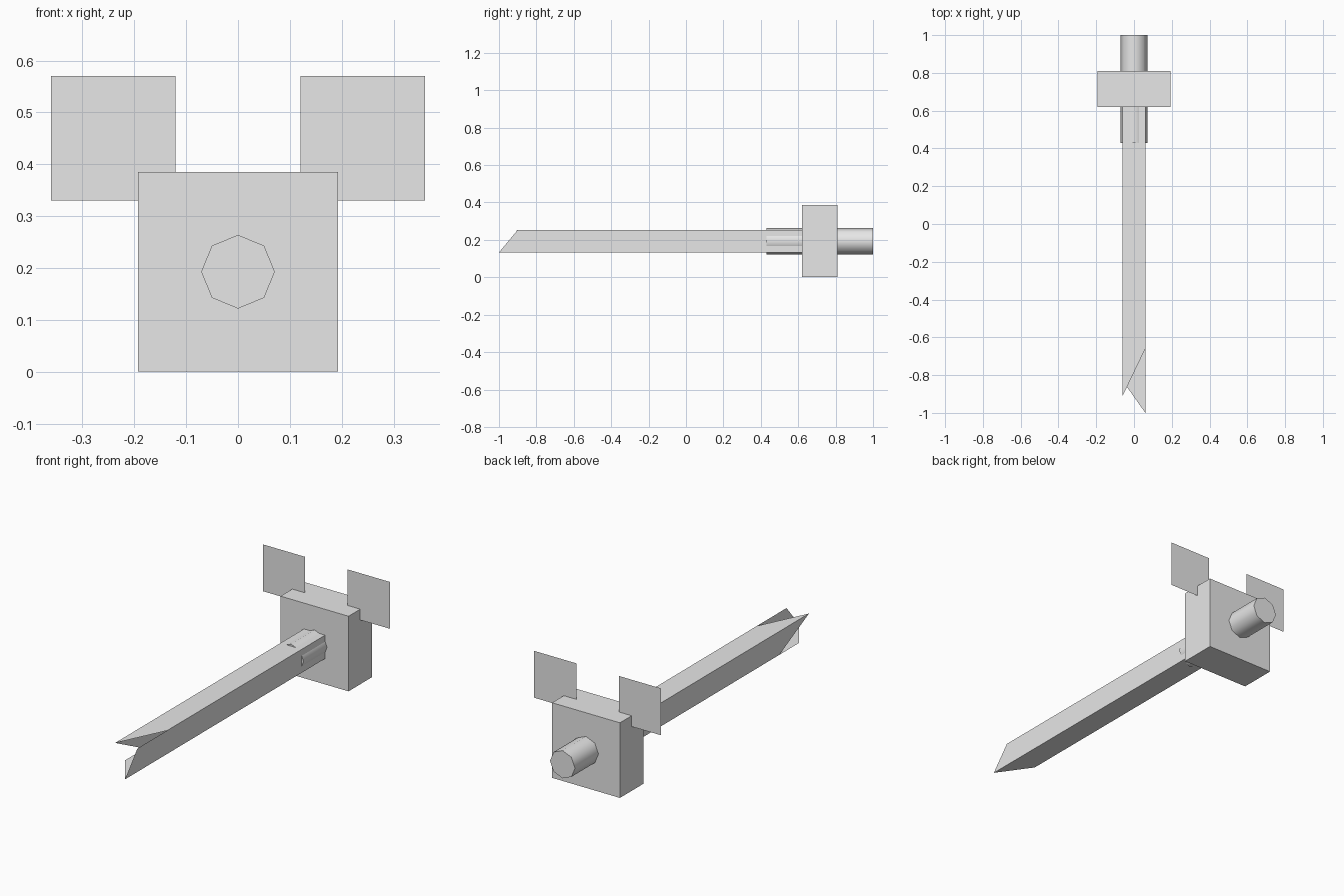
import bpy, bmesh, math
from mathutils import Matrix

old = bpy.data.objects.get("Cube")
if old:
    bpy.data.objects.remove(old, do_unlink=True)

GREY = (0.8, 0.8, 0.8, 1.0)
mat = bpy.data.materials.new("light grey")
mat.use_nodes = True
mat.diffuse_color = GREY
mat.node_tree.nodes["Principled BSDF"].inputs["Base Color"].default_value = GREY

AXIS_Z = 0.193   # height of the rod and blade axis
GUARD_Y = 0.715  # middle of the guard block


def add_object(name, bm):
    mesh = bpy.data.meshes.new(name)
    bm.to_mesh(mesh)
    bm.free()
    mesh.materials.append(mat)
    obj = bpy.data.objects.new(name, mesh)
    bpy.context.collection.objects.link(obj)
    return obj


# Guard block
bm = bmesh.new()
bmesh.ops.create_cube(bm, size=1, matrix=Matrix.Translation((0, GUARD_Y, AXIS_Z))
                      @ Matrix.Diagonal((0.385, 0.19, 0.385, 1)))
add_object("guard_block", bm)

# Eight-sided grip rod, corners at top and sides, running through the guard
bm = bmesh.new()
bmesh.ops.create_cone(bm, cap_ends=True, segments=8, radius1=0.071, radius2=0.071,
                      depth=0.57, matrix=Matrix.Translation((0, 0.715, AXIS_Z))
                      @ Matrix.Rotation(math.pi / 2, 4, "X"))
rod = add_object("grip_rod", bm)
bpy.ops.object.select_all(action="DESELECT")
rod.select_set(True)
bpy.context.view_layer.objects.active = rod
bpy.ops.object.shade_smooth_by_angle(angle=math.radians(50))

# Blade: open square tube whose four walls end in separate slanted cuts
H = 0.06
walls = [  # (x, z) start, tip y; (x, z) end, tip y
    ((H, H), -0.66, (-H, H), -0.91),      # top
    ((-H, H), -0.91, (-H, -H), -0.67),    # right-hand side
    ((-H, -H), -0.83, (H, -H), -1.0),     # bottom
    ((H, -H), -1.0, (H, H), -0.90),       # left-hand side
]
bm = bmesh.new()
for (xa, za), ya, (xb, zb), yb in walls:
    za, zb = za + AXIS_Z, zb + AXIS_Z
    corners = [(xa, ya, za), (xb, yb, zb), (xb, GUARD_Y, zb), (xa, GUARD_Y, za)]
    face = bm.faces.new([bm.verts.new(c) for c in corners])
    face.normal_update()
    centre = face.calc_center_median()
    if face.normal.x * centre.x + face.normal.z * (centre.z - AXIS_Z) < 0:
        face.normal_flip()
add_object("blade", bm)

# Thin square plates standing on the guard shoulders
for name, side in (("left_plate", 1), ("right_plate", -1)):
    bm = bmesh.new()
    bmesh.ops.create_grid(bm, x_segments=1, y_segments=1, size=0.12,
                          matrix=Matrix.Translation((0.24 * side, GUARD_Y, 0.45))
                          @ Matrix.Rotation(math.pi / 2, 4, "X"))
    add_object(name, bm)
